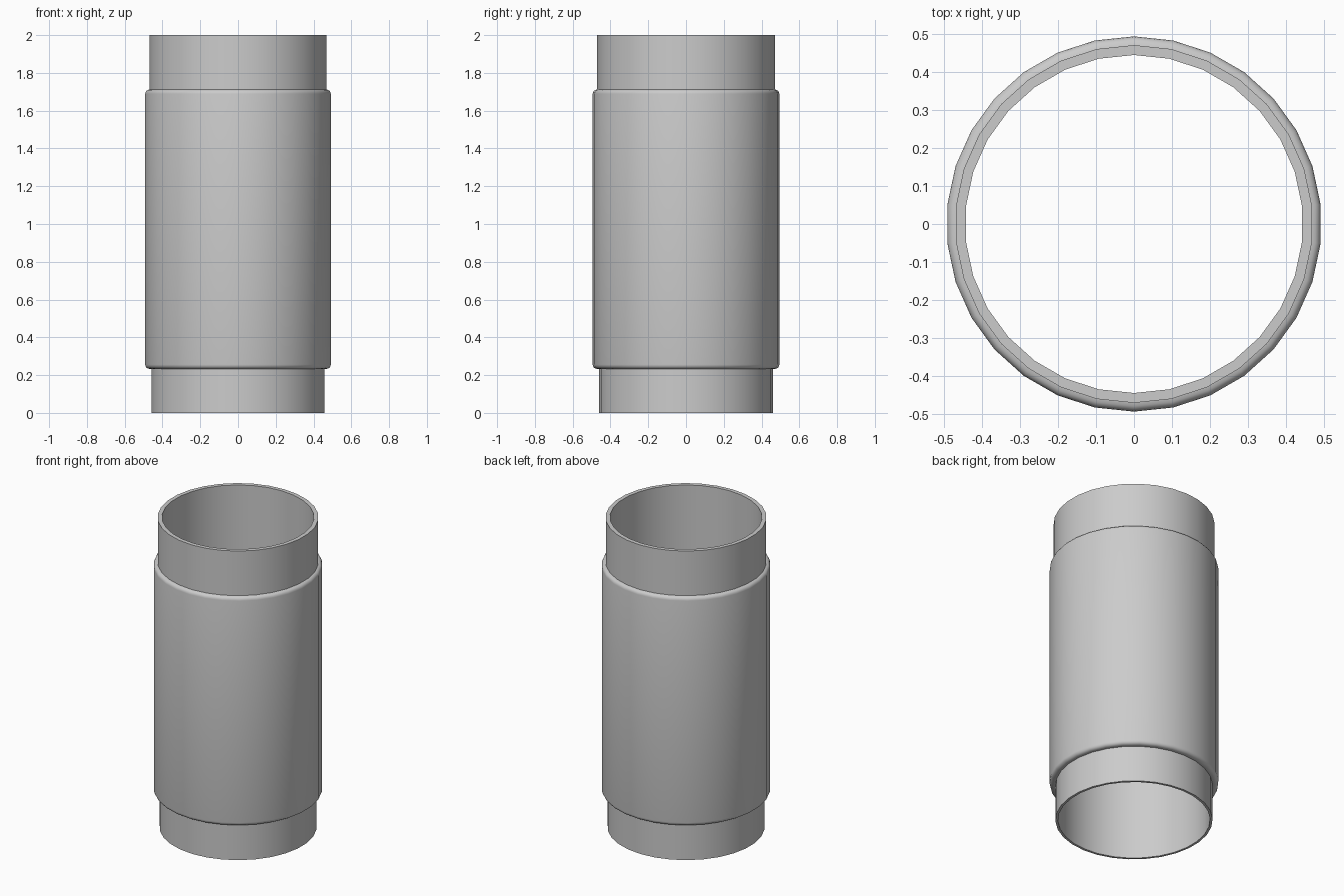
import bpy, bmesh
from math import sin, cos, pi

if "Cube" in bpy.data.objects:
    bpy.data.objects.remove(bpy.data.objects["Cube"])

SIDES = 30


def lathe(name, profile):
    """Revolve a closed (radius, z) profile around z."""
    bm = bmesh.new()
    rings = []
    for i in range(SIDES):
        a = pi / 2 + 2 * pi * i / SIDES
        rings.append([bm.verts.new((r * cos(a), r * sin(a), z)) for r, z in profile])
    n = len(profile)
    for i in range(SIDES):
        p, q = rings[i], rings[(i + 1) % SIDES]
        for j in range(n):
            k = (j + 1) % n
            bm.faces.new((p[j], q[j], q[k], p[k]))
    bmesh.ops.recalc_face_normals(bm, faces=bm.faces)
    mesh = bpy.data.meshes.new(name)
    bm.to_mesh(mesh)
    bm.free()
    ob = bpy.data.objects.new(name, mesh)
    bpy.context.collection.objects.link(ob)
    bpy.ops.object.select_all(action='DESELECT')
    ob.select_set(True)
    bpy.context.view_layer.objects.active = ob
    bpy.ops.object.shade_smooth_by_angle(angle=pi / 6)
    return ob


def corner(r, z, size, start):
    """Quarter-round around centre (r, z), anticlockwise."""
    return [(r + size * cos(start + pi / 8 * i), z + size * sin(start + pi / 8 * i))
            for i in range(5)]


# Open pipe: straight bore, narrower lower collar, rounded outer sleeve, upper collar
BORE, LOWER, UPPER, SLEEVE = 0.445, 0.46, 0.471, 0.494
ROUND = SLEEVE - UPPER
profile = [(BORE, 0), (LOWER, 0), (LOWER, 0.233)]
profile += corner(UPPER, 0.233 + ROUND, ROUND, -pi / 2)
profile += corner(UPPER, 1.712 - ROUND, ROUND, 0)
profile += [(UPPER, 2), (BORE, 2)]
lathe("sleeved_pipe", profile)
